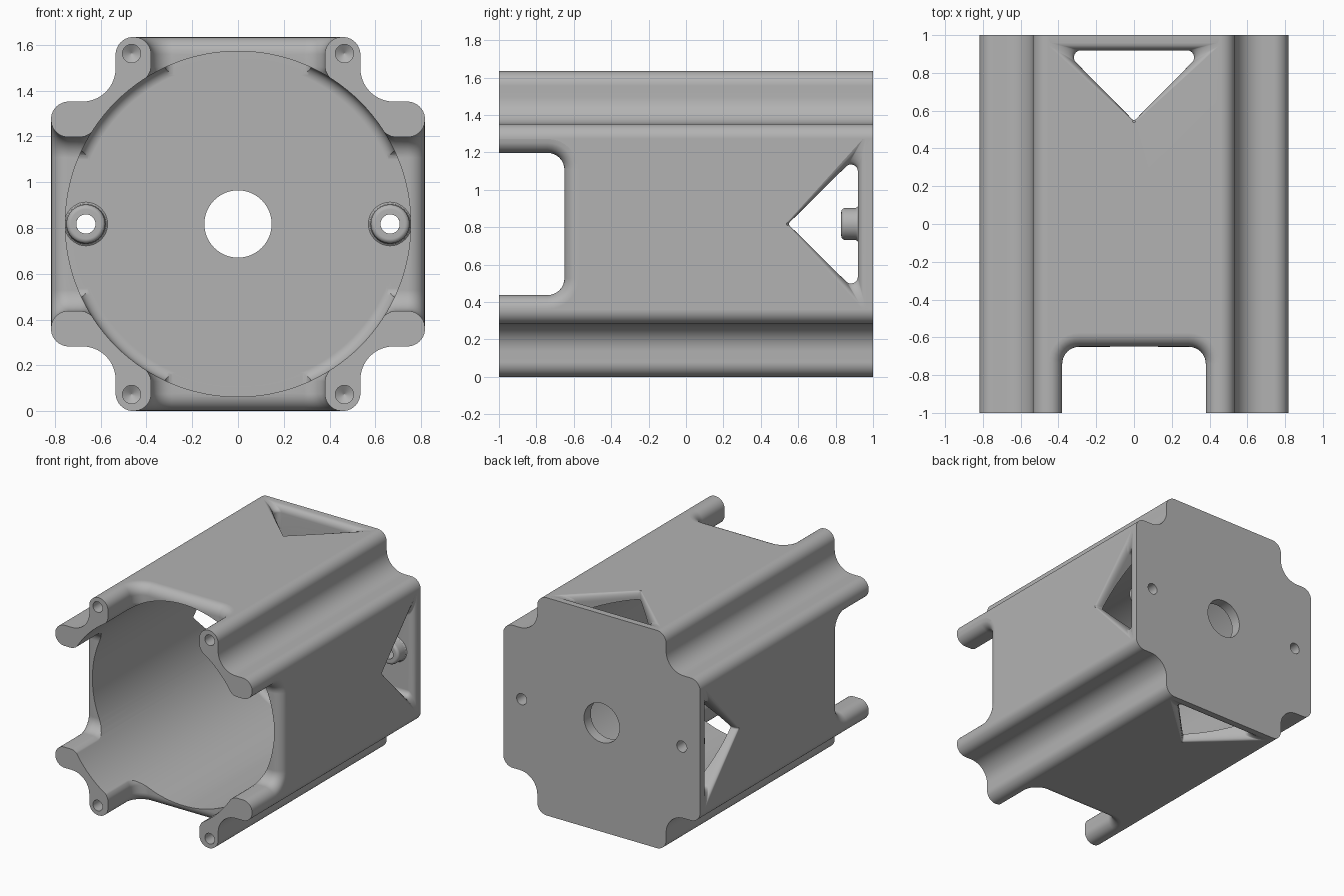
import bpy, bmesh, math
from mathutils import Vector, Matrix

if "Cube" in bpy.data.objects:
    bpy.data.objects.remove(bpy.data.objects["Cube"], do_unlink=True)

H = 0.8175      # half width of the square section
EDGE = 0.0775   # radius of the rounded ribs
BORE = 0.755

grey = bpy.data.materials.new("cast grey")
grey.use_nodes = True
grey.diffuse_color = (0.45, 0.45, 0.45, 1)
grey.node_tree.nodes["Principled BSDF"].inputs["Base Color"].default_value = (0.45, 0.45, 0.45, 1)


def rounded(poly, radii, steps=8):
    """Outline of a polygon with each corner replaced by an arc."""
    out = []
    n = len(poly)
    for i, r in enumerate(radii):
        v = Vector(poly[i])
        a = (Vector(poly[i - 1]) - v).normalized()
        b = (Vector(poly[(i + 1) % n]) - v).normalized()
        half = a.angle(b) / 2
        c = v + (a + b).normalized() * r / math.sin(half)
        s = v + a * r / math.tan(half) - c
        e = v + b * r / math.tan(half) - c
        a0 = math.atan2(s.y, s.x)
        turn = math.atan2(s.x * e.y - s.y * e.x, s.dot(e))
        for k in range(steps + 1):
            t = a0 + turn * k / steps
            out.append((c.x + r * math.cos(t), c.y + r * math.sin(t)))
    return out


def loft(name, rings, loop=False, matrix=None):
    """Skin a stack of equal rings, capped or closed on itself."""
    bm = bmesh.new()
    rows = [[bm.verts.new(p) for p in ring] for ring in rings]
    n = len(rows[0])
    pairs = list(zip(rows, rows[1:])) + ([(rows[-1], rows[0])] if loop else [])
    for a, b in pairs:
        for i in range(n):
            j = (i + 1) % n
            bm.faces.new((a[i], a[j], b[j], b[i]))
    if not loop:
        bm.faces.new(rows[0])
        bm.faces.new(rows[-1])
    bmesh.ops.recalc_face_normals(bm, faces=bm.faces)
    if matrix:
        bm.transform(matrix)
    me = bpy.data.meshes.new(name)
    bm.to_mesh(me)
    bm.free()
    me.materials.append(grey)
    ob = bpy.data.objects.new(name, me)
    bpy.context.collection.objects.link(ob)
    return ob


def lathe(name, profile, x=0, z=0, n=32, loop=False):
    """Revolve (radius, y) points about an axis running front to back."""
    angles = [2 * math.pi * i / n for i in range(n)]
    rings = [[(x + r * math.cos(t), y, z + r * math.sin(t)) for t in angles] for r, y in profile]
    return loft(name, rings, loop)


def activate(ob):
    bpy.ops.object.select_all(action='DESELECT')
    ob.select_set(True)
    bpy.context.view_layer.objects.active = ob


def cut(ob, tool):
    tool.hide_render = True
    m = ob.modifiers.new("cut", 'BOOLEAN')
    m.operation = 'DIFFERENCE'
    m.solver = 'EXACT'
    m.object = tool
    activate(ob)
    bpy.ops.object.modifier_apply(modifier=m.name)
    bpy.data.objects.remove(tool, do_unlink=True)


def fillet(d, r):
    """Share of a full round left at depth d."""
    s = 1 - min(max(d / r, 0), 1)
    return 1 - math.sqrt(1 - s * s)


# housing: square section with a rounded channel along each corner
section, radii = [], []
for k in range(4):
    for x, z in ((0.535, H), (0.535, 0.535), (H, 0.535)):
        for _ in range(k):
            x, z = z, -x
        section.append((x, z))
    radii += [EDGE, 0.145, EDGE]
outline = rounded(section, radii, 10)
body = loft("housing", [[(x, y, z) for x, z in outline] for y in (-1, 1)])

# main bore with a rounded floor, leaving the back plate
r = 0.05
floor_arc = [(BORE - r + r * math.cos(t), 0.92 - r + r * math.sin(t))
             for t in [math.pi / 2 * i / 6 for i in range(7)]]
cut(body, lathe("bore_cutter", [(BORE, -1.2)] + floor_arc, n=128))


def slot_ring(d):
    o = 0.075 * fillet(d, 0.075)
    if d > 0.13:                      # soften the edge towards the bore
        o += 9 * (d - 0.13) ** 2
    w, f = 0.38 + o, -0.65 + o
    pts = rounded([(-w, -1.2), (w, -1.2), (w, f), (-w, f)],
                  [0.01, 0.01, 0.09 + o, 0.09 + o])
    return [(x, y, H - d) for x, y in pts]


def window_ring(d):
    f = fillet(d, 0.05)
    w, back, tip = 0.37 + 0.10 * f, 0.919 + 0.041 * f, 0.545 - 0.012 * f
    pts = rounded([(0, tip), (w, back), (-w, back)],
                  [0.012, 0.037 - 0.027 * f, 0.037 - 0.027 * f])
    return [(x, y, H - d) for x, y in pts]


# front slots and triangular rear windows on all four sides
slot_depths = [-0.03] + [0.075 * (i / 8) ** 1.5 for i in range(9)] + [0.13, 0.15, 0.17, 0.19, 0.21]
window_depths = [-0.03] + [0.05 * (i / 6) ** 1.5 for i in range(7)] + [0.26]
for k in range(4):
    side = Matrix.Rotation(k * math.pi / 2, 4, 'Y')
    cut(body, loft("slot_cutter", [slot_ring(d) for d in slot_depths], matrix=side))
    cut(body, loft("window_cutter", [window_ring(d) for d in window_depths], matrix=side))

# shaft hole and two screw holes in the back plate
cut(body, lathe("shaft_cutter", [(0.147, 0.8), (0.147, 1.2)], n=64))
for s in (-1, 1):
    cut(body, lathe("screw_cutter", [(0.042, 0.8), (0.042, 1.2)], x=s * 0.665))

# blind screw holes with conical ends in the front ribs
for sx in (-1, 1):
    for sz in (-1, 1):
        cut(body, lathe("rib_hole_cutter", [(0.04, -1.1), (0.04, -0.8), (0.002, -0.775)],
                        x=sx * 0.465, z=sz * 0.745, n=24))

# hollow screw bosses standing on the back plate
parts = [body]
for s, side in ((-1, "right"), (1, "left")):
    rim = [(0.065 + 0.02 * math.cos(t), 0.85 - 0.02 * math.sin(t))
           for t in [math.pi / 2 * i / 5 for i in range(6)]]
    profile = [(0.042, 0.922), (0.098, 0.922), (0.089, 0.915), (0.085, 0.905)] + rim + [(0.042, 0.83)]
    parts.append(lathe(side + "_screw_boss", profile, x=s * 0.665, n=40, loop=True))

for ob in parts:
    ob.data.transform(Matrix.Translation((0, 0, H)))
    activate(ob)
    bpy.ops.object.shade_smooth_by_angle(angle=math.radians(30))
    wn = ob.modifiers.new("even shading", 'WEIGHTED_NORMAL')
    wn.keep_sharp = True
